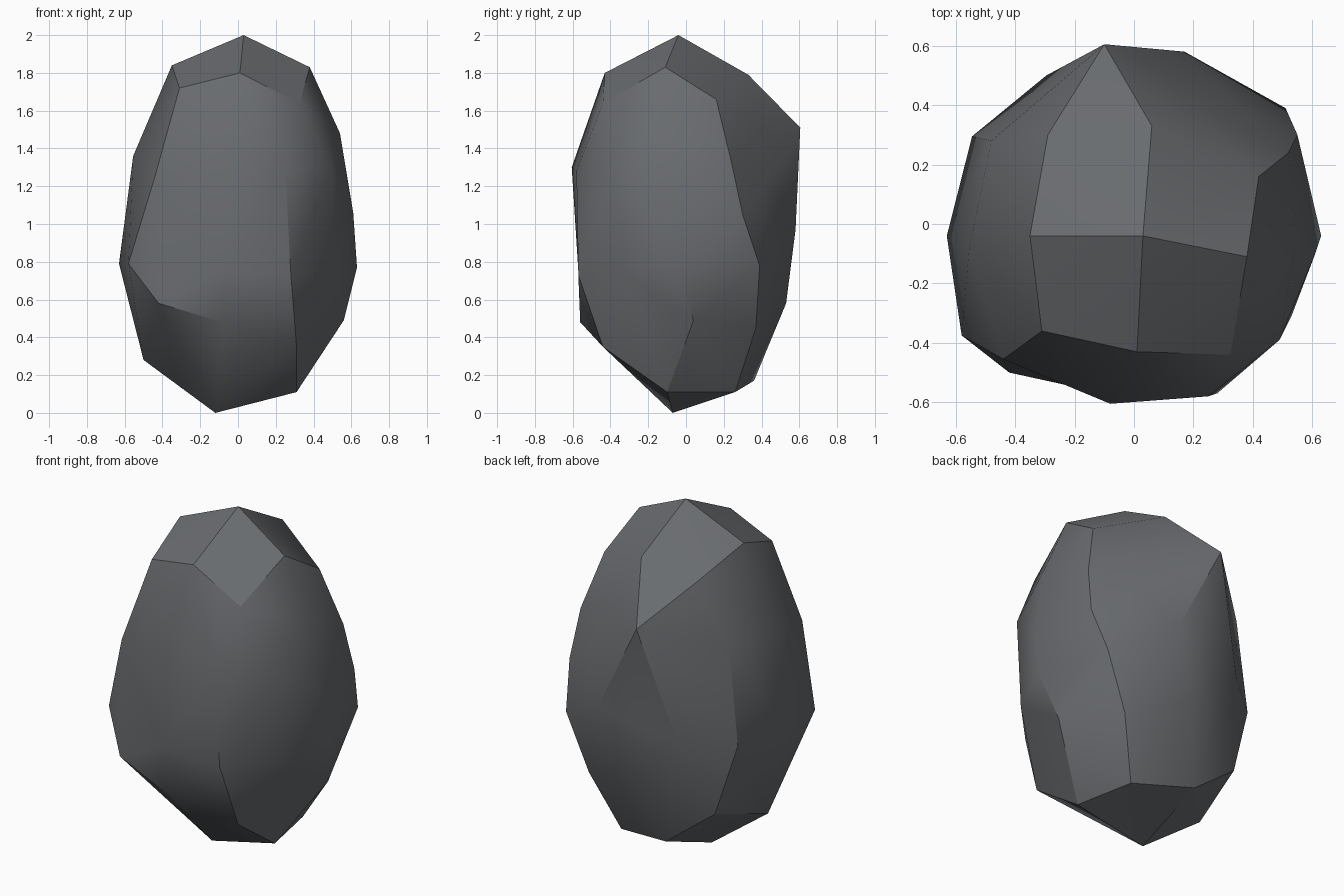
import bpy, bmesh, math
from mathutils import Vector

if "Cube" in bpy.data.objects:
    bpy.data.objects.remove(bpy.data.objects["Cube"])

# Key corners of the boulder, grouped by side
CROWN = [(.03, -.04, 2), (-.35, -.04, 1.84), (.01, -.43, 1.8), (.38, -.11, 1.83), (.06, .33, 1.79),
         (-.31, -.36, 1.72), (.325, -.44, 1.64), (.42, .16, 1.66), (-.1, .605, 1.51), (-.29, .3, 1.73)]
FRONT = [(-.08, -.605, 1.3), (-.1, -.57, .75), (-.08, -.56, .48), (.25, -.58, 1.28), (.28, -.57, .73),
         (.31, -.44, .35), (-.44, -.455, 1.25), (-.58, -.375, .79), (-.42, -.5, .58)]
LEFT = [(-.555, -.085, 1.36), (-.63, -.04, .79), (-.5, -.05, .28),
        (-.48, .28, 1.37), (-.545, .295, .82), (-.295, .5, .85)]
RIGHT = [(.49, -.39, 1.3), (.53, -.31, .73), (.54, -.1, 1.48), (.61, -.1, 1.06), (.63, -.04, .77),
         (.56, .04, .49), (.52, .24, 1.33), (.55, .3, 1.05), (.51, .39, .78), (.375, .37, .45)]
BACK = [(.17, .58, .97), (.03, .53, .58), (.03, .555, 1.38), (.19, .4, 1.5), (.33, .42, 1.22)]
BASE = [(-.12, -.07, 0), (.31, -.1, .11), (.24, .26, .11), (-.12, .36, .17), (-.42, .33, .4)]


def rounded(p):
    """Push a corner out to a near-sphere, so the hull keeps the dented corners too."""
    d = Vector((p[0], p[1], (p[2] - 1) * .6))
    return d * d.length ** (.15 - 1)


# Skin the rounded corners with a hull, then move each corner to its real place
bm = bmesh.new()
corners = [(bm.verts.new(rounded(p)), Vector(p)) for p in CROWN + FRONT + LEFT + RIGHT + BACK + BASE]
bmesh.ops.convex_hull(bm, input=bm.verts[:])
for v, p in corners:
    v.co = p
bmesh.ops.delete(bm, geom=[v for v in bm.verts if not v.link_faces], context='VERTS')
bmesh.ops.recalc_face_normals(bm, faces=bm.faces[:])
mesh = bpy.data.meshes.new("boulder")
bm.to_mesh(mesh)
bm.free()

# One grey stone colour
stone = bpy.data.materials.new("grey stone")
stone.diffuse_color = (.14, .148, .158, 1)
stone.use_nodes = True
stone.node_tree.nodes["Principled BSDF"].inputs["Base Color"].default_value = stone.diffuse_color
mesh.materials.append(stone)

boulder = bpy.data.objects.new("boulder", mesh)
bpy.context.collection.objects.link(boulder)
bpy.context.view_layer.objects.active = boulder
boulder.select_set(True)
bpy.ops.object.shade_smooth_by_angle(angle=math.radians(30))
